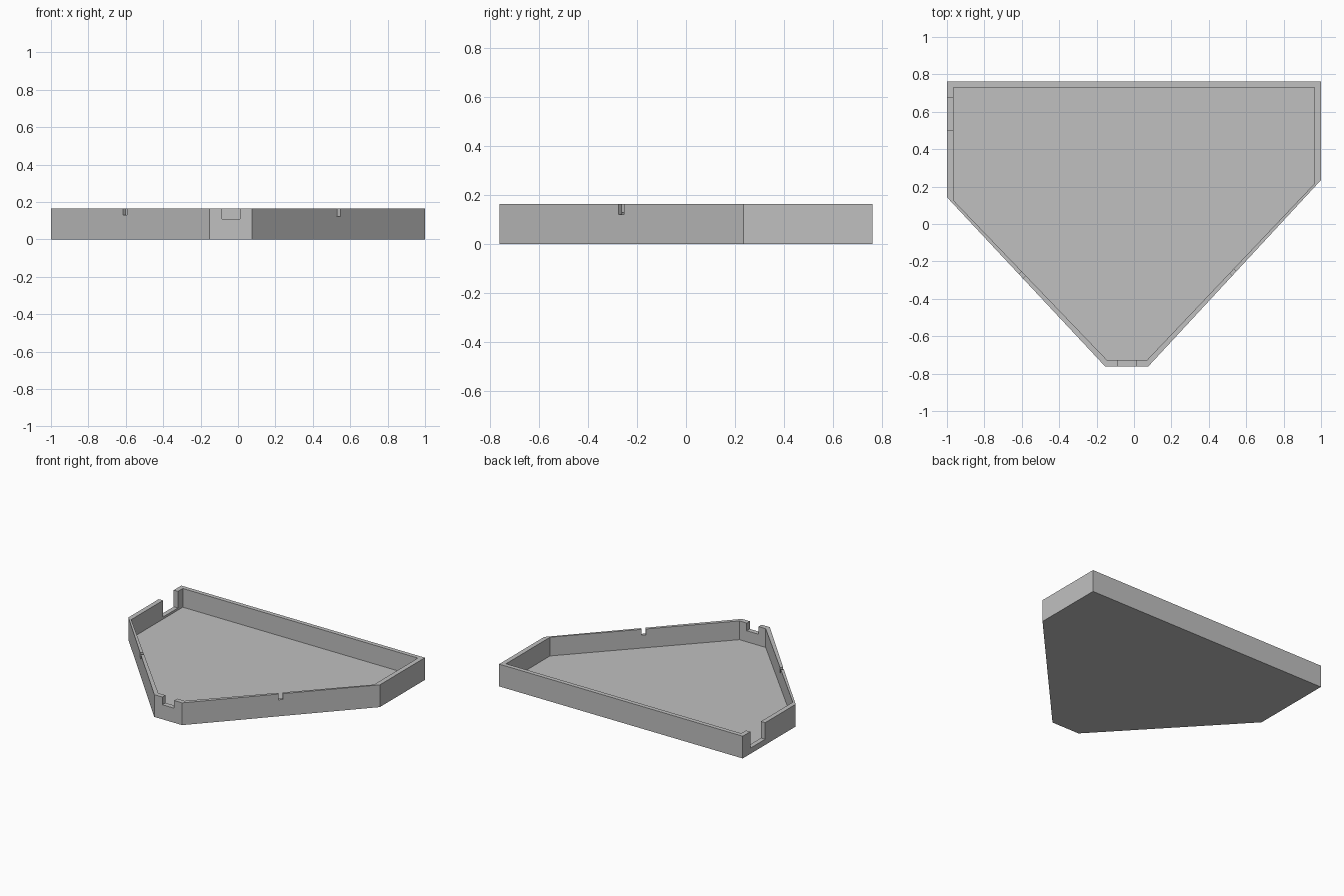
import bpy, bmesh, math
from mathutils import Matrix, Vector

cube = bpy.data.objects.get("Cube")
if cube:
    bpy.data.objects.remove(cube, do_unlink=True)

HEIGHT, FLOOR = 0.165, 0.026

grey = bpy.data.materials.new("plain grey")
grey.use_nodes = True
grey.diffuse_color = (0.53, 0.53, 0.53, 1)
grey.node_tree.nodes["Principled BSDF"].inputs["Base Color"].default_value = grey.diffuse_color


def add_object(name, bm):
    bmesh.ops.recalc_face_normals(bm, faces=bm.faces)
    mesh = bpy.data.meshes.new(name)
    bm.to_mesh(mesh)
    bm.free()
    mesh.materials.append(grey)
    obj = bpy.data.objects.new(name, mesh)
    bpy.context.collection.objects.link(obj)
    return obj


def prism(name, outline, bottom, top):
    bm = bmesh.new()
    base = bm.faces.new([bm.verts.new((x, y, bottom)) for x, y in outline])
    geom = bmesh.ops.extrude_face_region(bm, geom=[base])["geom"]
    moved = [v for v in geom if isinstance(v, bmesh.types.BMVert)]
    bmesh.ops.translate(bm, verts=moved, vec=(0, 0, top - bottom))
    return add_object(name, bm)


def notch(name, x, y, angle, width, bottom):
    # Box across the wall, open at the rim
    top = HEIGHT + 0.05
    bm = bmesh.new()
    matrix = (Matrix.Translation((x, y, (bottom + top) / 2))
              @ Matrix.Rotation(angle, 4, 'Z')
              @ Matrix.Diagonal(Vector((width, 0.1, top - bottom, 1))))
    bmesh.ops.create_cube(bm, size=1, matrix=matrix)
    return add_object(name, bm)


# Tray outline and the hollow inside it
outer = [(-1, 0.763), (-1, 0.143), (-0.153, -0.763),
         (0.075, -0.763), (1, 0.235), (1, 0.763)]
inner = [(-0.965, 0.731), (-0.965, 0.126), (-0.145, -0.727),
         (0.07, -0.727), (0.965, 0.216), (0.965, 0.731)]
tray = prism("tray", outer, 0, HEIGHT)
cutters = [prism("hollow_cutter", inner, FLOOR, HEIGHT + 0.05)]

# Notches in the rim: side port, front port and two small slots
left_slope = math.atan2(outer[2][1] - outer[1][1], outer[2][0] - outer[1][0])
right_slope = math.atan2(outer[4][1] - outer[3][1], outer[4][0] - outer[3][0])
cutters += [
    notch("side_port_cutter", -0.985, 0.587, math.pi / 2, 0.175, 0.042),
    notch("front_port_cutter", -0.038, -0.745, 0, 0.097, 0.108),
    notch("right_slot_cutter", -0.6, -0.275, left_slope, 0.03, 0.13),
    notch("left_slot_cutter", 0.532, -0.26, right_slope, 0.03, 0.122),
]
for cutter in cutters:
    cutter.hide_render = True
    mod = tray.modifiers.new(cutter.name, 'BOOLEAN')
    mod.operation = 'DIFFERENCE'
    mod.solver = 'EXACT'
    mod.object = cutter

# Bake the cuts and drop the cutters
bpy.context.view_layer.update()
baked = bpy.data.meshes.new_from_object(
    tray.evaluated_get(bpy.context.evaluated_depsgraph_get()))
tray.modifiers.clear()
tray.data = baked
baked.materials.clear()
baked.materials.append(grey)
for poly in baked.polygons:
    poly.material_index = 0
for cutter in cutters:
    bpy.data.objects.remove(cutter, do_unlink=True)
